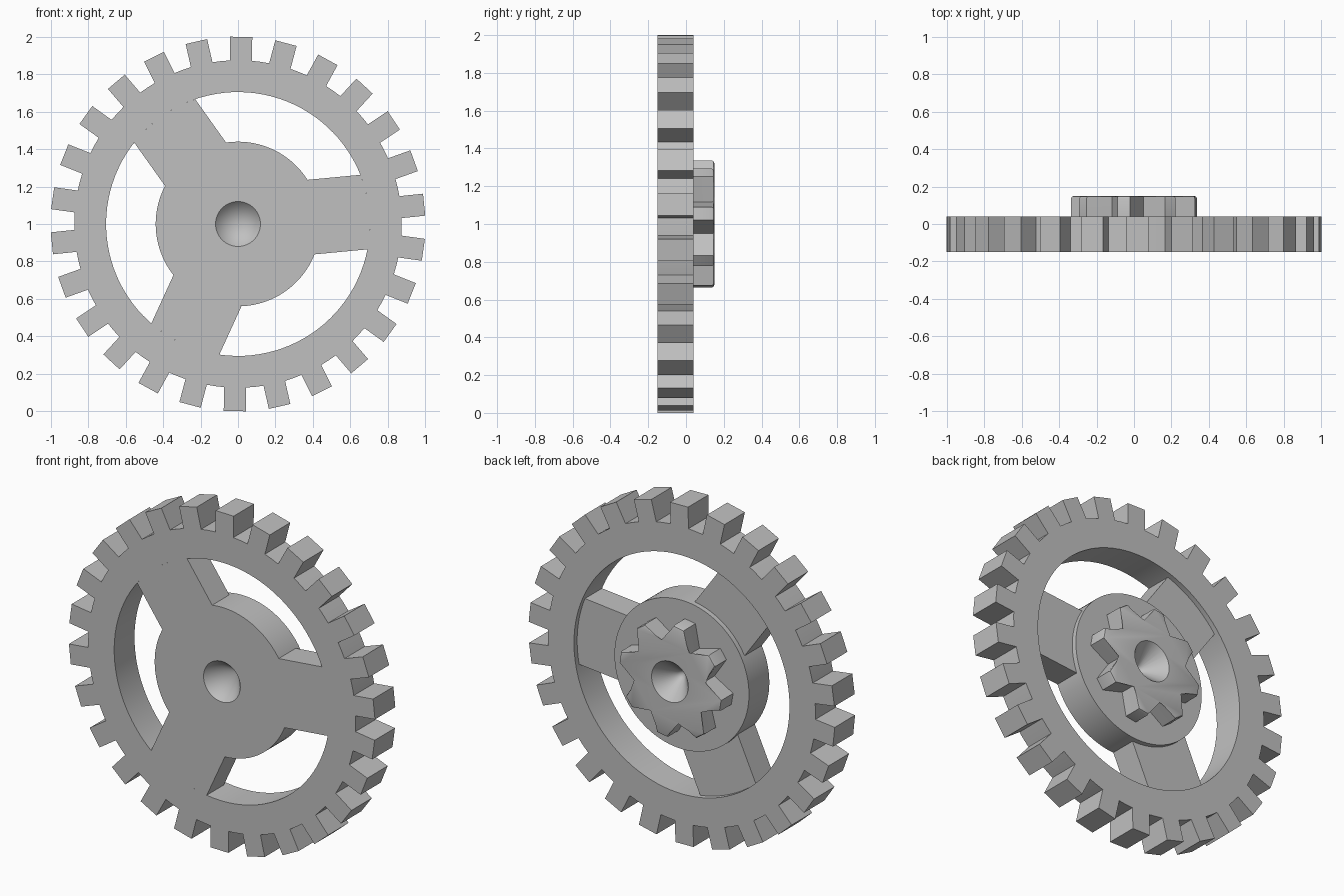
import bpy, bmesh, math
from math import sin, cos, pi, radians

if "Cube" in bpy.data.objects:
    bpy.data.objects.remove(bpy.data.objects["Cube"])

FRONT, BACK, STAR_BACK = -0.15, 0.04, 0.15
SPOKE_BACK = BACK - 0.03
RIM_IN, ROOT, TIP, HUB = 0.705, 0.875, 1.0, 0.44
TEETH, HALF_TOOTH = 26, 0.059

grey = bpy.data.materials.new("plain grey")
grey.use_nodes = True
colour = (0.53, 0.53, 0.53, 1)
grey.diffuse_color = colour
grey.node_tree.nodes["Principled BSDF"].inputs["Base Color"].default_value = colour


def polar(r, a):
    return r * cos(a), r * sin(a)


def finish(bm, name):
    bmesh.ops.recalc_face_normals(bm, faces=bm.faces[:])
    mesh = bpy.data.meshes.new(name)
    bm.to_mesh(mesh)
    bm.free()
    mesh.materials.append(grey)
    obj = bpy.data.objects.new(name, mesh)
    bpy.context.collection.objects.link(obj)
    return obj


def activate(obj):
    bpy.ops.object.select_all(action='DESELECT')
    obj.select_set(True)
    bpy.context.view_layer.objects.active = obj


def smooth(obj):
    activate(obj)
    bpy.ops.object.shade_smooth_by_angle(angle=radians(30))


def prism(outline, y0, y1):
    """Extrude an (x, z) outline about the wheel centre from y0 to y1."""
    bm = bmesh.new()
    low, high = [[bm.verts.new((x, y, z + 1)) for x, z in outline] for y in (y0, y1)]
    bm.faces.new(low)
    bm.faces.new(high)
    for i in range(len(outline)):
        j = (i + 1) % len(outline)
        bm.faces.new((low[i], low[j], high[j], high[i]))
    return bm


def circle(r, n=96):
    return [polar(r, 2 * pi * i / n) for i in range(n)]


# Toothed rim: a ring whose tooth stations are pulled outwards
bm = bmesh.new()
pitch, half = 2 * pi / TEETH, math.asin(HALF_TOOTH / ROOT)
rings, directions = [], []
for t in range(TEETH):
    mid = radians(89) + t * pitch
    directions.append(polar(1, mid))
    for offset, r in ((-half, ROOT), (0, ROOT * cos(half)), (half, ROOT), (pitch / 2, ROOT)):
        section = ((RIM_IN, FRONT), (r, FRONT), (r, BACK), (RIM_IN, BACK))
        ring = []
        for radius, y in section:
            x, z = polar(radius, mid + offset)
            ring.append(bm.verts.new((x, y, z + 1)))
        rings.append(ring)
tooth_faces = [[] for t in range(TEETH)]
for i, ring in enumerate(rings):
    following = rings[(i + 1) % len(rings)]
    for k in range(4):
        m = (k + 1) % 4
        face = bm.faces.new((ring[k], ring[m], following[m], following[k]))
        if k == 1 and i % 4 < 2:
            tooth_faces[i // 4].append(face)
for (dx, dz), faces in zip(directions, tooth_faces):
    out = bmesh.ops.extrude_face_region(bm, geom=faces)
    verts = [g for g in out["geom"] if isinstance(g, bmesh.types.BMVert)]
    reach = TIP - ROOT * cos(half)
    bmesh.ops.translate(bm, verts=verts, vec=(dx * reach, 0, dz * reach))
    bmesh.ops.delete(bm, geom=faces, context='FACES_ONLY')
smooth(finish(bm, "toothed_rim"))

# Three spokes with ends curved to fit the hub and rim
for s in range(3):
    turn = radians(5.4 + 120 * s)
    outline = []
    for r, side in ((HUB, 1), (RIM_IN, -1)):
        spread = math.asin(0.2 / r)
        outline += [polar(r, turn + side * spread * (1 - i / 5)) for i in range(11)]
    smooth(finish(prism(outline, FRONT, SPOKE_BACK), f"spoke_{s + 1}"))

# Hub disc
hub = finish(prism(circle(HUB), FRONT, BACK), "hub")

# Eight-pointed boss with blunt tips and softened back edges
outline = []
for k in range(8):
    a = radians(9.5 + 45 * k)
    outline += [polar(0.337, a - 0.103), polar(0.337, a + 0.103), polar(0.22, a + pi / 8)]
bm = prism(outline, BACK, STAR_BACK)
edges = [e for e in bm.edges if all(v.co.y > BACK + 0.05 for v in e.verts)]
bmesh.ops.bevel(bm, geom=edges, offset=0.014, segments=2, profile=0.5, affect='EDGES')
boss = finish(bm, "star_boss")


def cone_cutter(face_y, apex_y, name):
    """Conical pit of radius 0.12 at face_y, carried a little past the face."""
    grow = 1.1
    bm = bmesh.new()
    base_y = apex_y + (face_y - apex_y) * grow
    ring = [bm.verts.new((x, base_y, z + 1)) for x, z in circle(0.12 * grow, 48)]
    apex = bm.verts.new((0, apex_y, 1))
    bm.faces.new(ring)
    for i in range(len(ring)):
        bm.faces.new((ring[i], ring[(i + 1) % len(ring)], apex))
    cutter = finish(bm, name)
    cutter.hide_render = True
    return cutter


# Conical centre pits, front and back
front_pit = cone_cutter(FRONT, -0.01, "front_pit_cutter")
back_pit = cone_cutter(STAR_BACK, 0.01, "back_pit_cutter")
for obj, cutter in ((hub, front_pit), (hub, back_pit), (boss, back_pit)):
    activate(obj)
    cut = obj.modifiers.new("pit", 'BOOLEAN')
    cut.operation, cut.solver, cut.object = 'DIFFERENCE', 'EXACT', cutter
    bpy.ops.object.modifier_apply(modifier=cut.name)
for cutter in (front_pit, back_pit):
    bpy.data.objects.remove(cutter)
smooth(hub)
smooth(boss)
